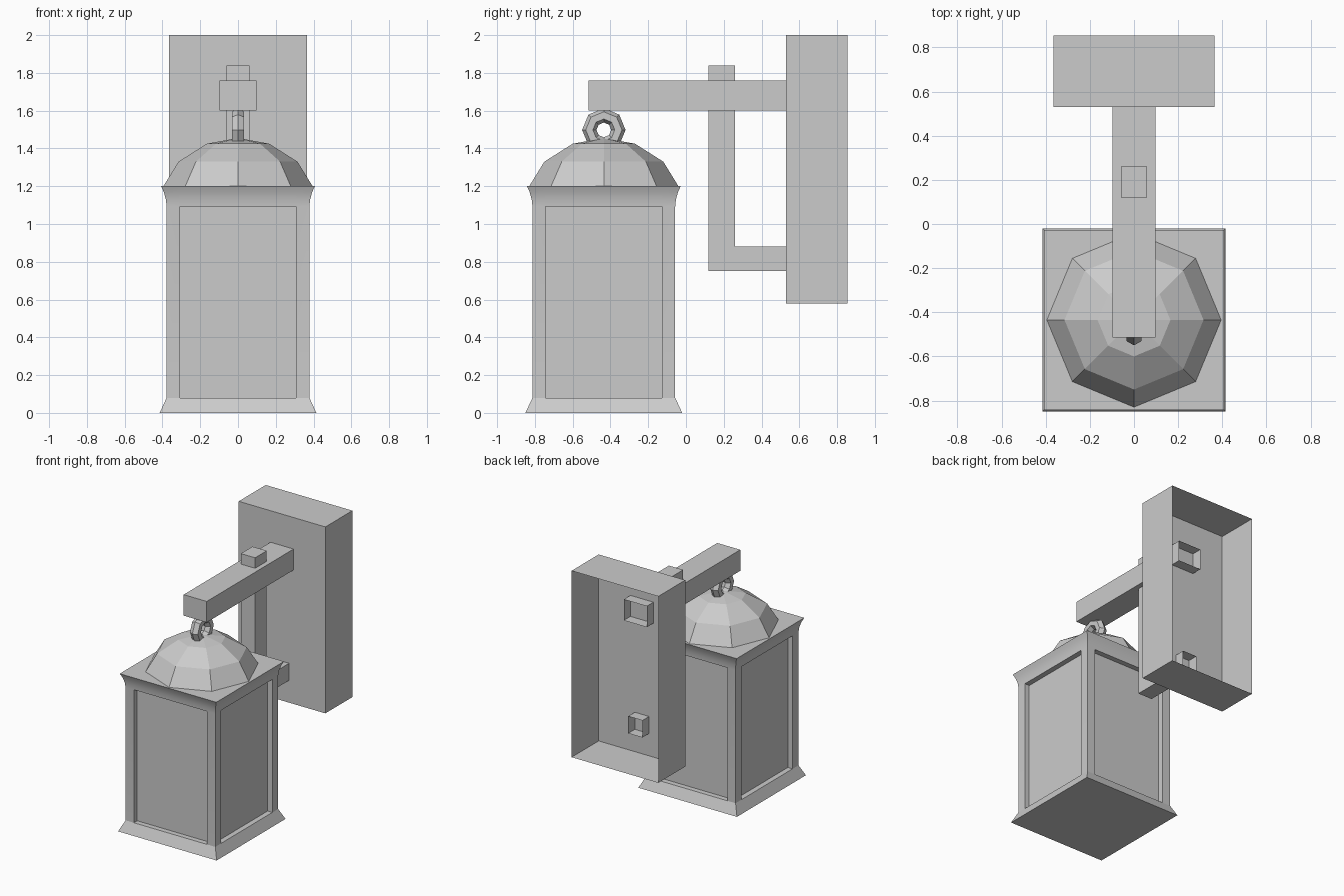
import bpy, bmesh, math
from mathutils import Vector

if "Cube" in bpy.data.objects:
    bpy.data.objects.remove(bpy.data.objects["Cube"])

CY = -0.435  # lantern axis in y


def finish(name, bm):
    bmesh.ops.recalc_face_normals(bm, faces=bm.faces)
    me = bpy.data.meshes.new(name)
    bm.to_mesh(me)
    bm.free()
    ob = bpy.data.objects.new(name, me)
    bpy.context.collection.objects.link(ob)
    return ob


def loft(bm, rings, first_cap=False, last_cap=False):
    """Skin closed rings of equal length; returns the side faces row by row."""
    vs = [[bm.verts.new(p) for p in r] for r in rings]
    n = len(rings[0])
    rows = [[bm.faces.new((a[i], a[(i + 1) % n], b[(i + 1) % n], b[i]))
             for i in range(n)] for a, b in zip(vs, vs[1:])]
    if first_cap:
        bm.faces.new(vs[0][::-1])
    if last_cap:
        bm.faces.new(vs[-1])
    return rows


def rect_xz(x, z0, z1, y):
    return [(-x, y, z0), (x, y, z0), (x, y, z1), (-x, y, z1)]


def open_box(name, x, y0, y1, z0, z1):
    """Box with a closed front and an open back."""
    bm = bmesh.new()
    loft(bm, [rect_xz(x, z0, z1, y0), rect_xz(x, z0, z1, y1)], first_cap=True)
    return finish(name, bm)


# Wall plate and upper arm, both open at the back
open_box("wall_plate", 0.365, 0.53, 0.855, 0.58, 2.0)
open_box("upper_arm", 0.097, -0.515, 0.61, 1.60, 1.76)

# L-shaped brace: post through the arm, foot running into the plate
bm = bmesh.new()
outline = [(0.12, 0.75), (0.26, 0.75), (0.61, 0.75), (0.61, 0.88),
           (0.26, 0.88), (0.26, 1.84), (0.12, 1.84), (0.12, 0.88)]
rows = loft(bm, [[(x, y, z) for y, z in outline] for x in (-0.06, 0.06)],
            first_cap=True, last_cap=True)
bm.faces.remove(rows[0][2])  # open back end of the foot
finish("brace", bm)

# Hanging ring
bpy.ops.mesh.primitive_torus_add(
    location=(0, CY, 1.498), rotation=(0, math.pi / 2, 0),
    major_segments=8, minor_segments=6, major_radius=0.077, minor_radius=0.038)
bpy.context.object.name = "hanging_ring"

# Eight-sided dome cap
bm = bmesh.new()
dome = [(1.20, 0.395), (1.33, 0.315), (1.425, 0.165)]
rings = [[(r * math.cos(i * math.pi / 4), CY + r * math.sin(i * math.pi / 4), z)
          for i in range(8)] for z, r in dome]
loft(bm, rings)
bm.verts.ensure_lookup_table()
apex = bm.verts.new((0, CY, 1.455))
top = list(bm.verts)[16:24]
for i in range(8):
    bm.faces.new((top[i], top[(i + 1) % 8], apex))
finish("dome_cap", bm)


# Square lantern body with flared foot and rim, four recessed panels
def square_ring(z, h, w=0.308):
    pts = []
    for k in range(4):
        c, s = round(math.cos(k * math.pi / 2)), round(math.sin(k * math.pi / 2))
        for x in (-h, -w, w):
            pts.append((x * c + h * s, x * s - h * c + CY, z))
    return pts


bm = bmesh.new()
body = [(0, 0.415), (0.08, 0.378), (1.093, 0.378), (1.13, 0.382),
        (1.17, 0.393), (1.20, 0.407)]
rows = loft(bm, [square_ring(z, h) for z, h in body], first_cap=True, last_cap=True)
bmesh.ops.recalc_face_normals(bm, faces=bm.faces)
panels = [rows[1][k * 3 + 1] for k in range(4)]
bmesh.ops.inset_individual(bm, faces=panels, thickness=0, depth=-0.04)
lantern = finish("lantern_body", bm)
bpy.ops.object.select_all(action='DESELECT')
lantern.select_set(True)
bpy.context.view_layer.objects.active = lantern
bpy.ops.object.shade_smooth_by_angle(angle=math.radians(15))
